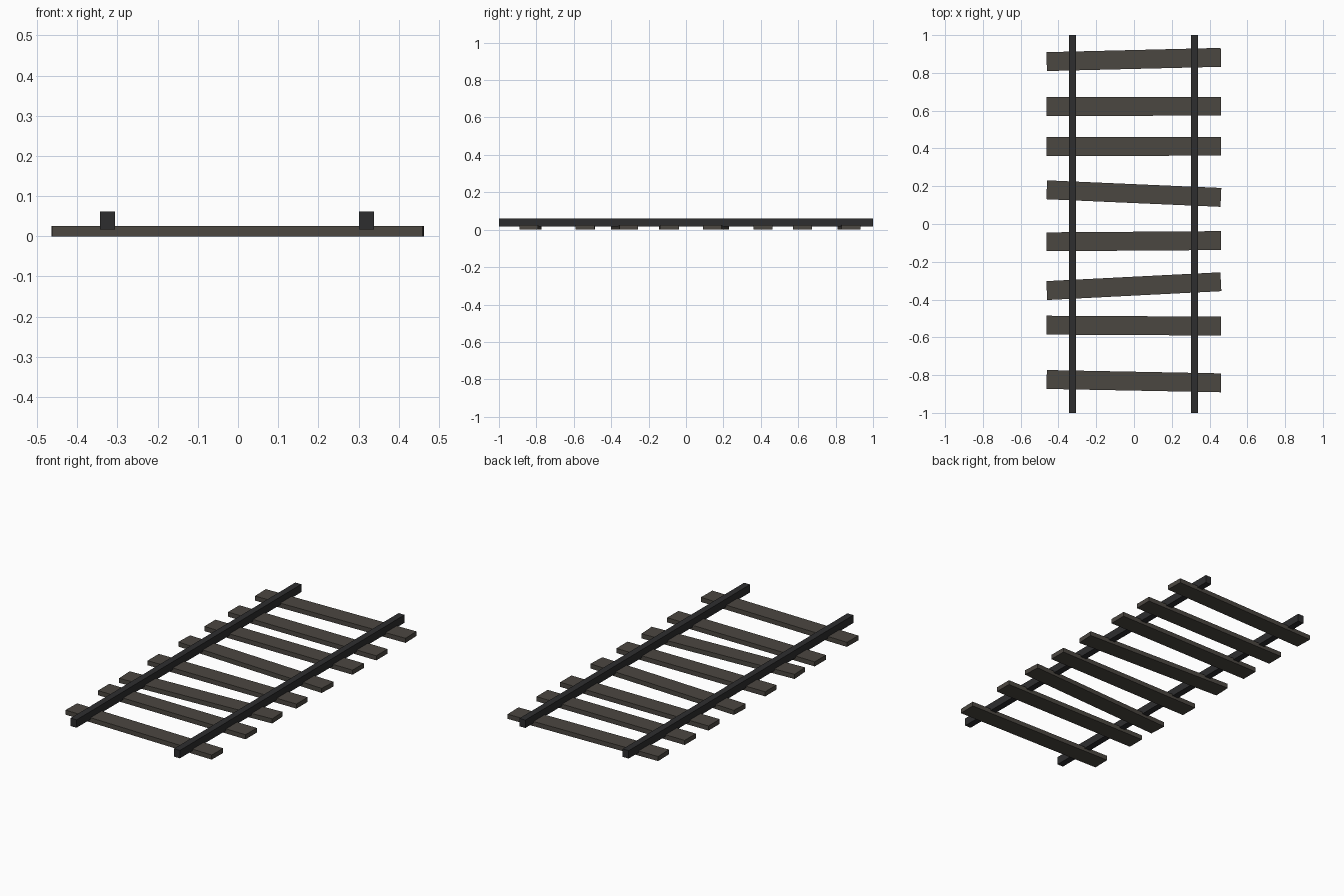
import bpy
import math

if "Cube" in bpy.data.objects:
    bpy.data.objects.remove(bpy.data.objects["Cube"])


def material(name, color):
    m = bpy.data.materials.new(name)
    m.diffuse_color = (*color, 1.0)
    m.use_nodes = True
    m.node_tree.nodes["Principled BSDF"].inputs["Base Color"].default_value = m.diffuse_color
    return m


def box(name, size, loc, angle, mat):
    bpy.ops.mesh.primitive_cube_add(size=1, location=loc)
    ob = bpy.context.object
    ob.name = name
    ob.scale = size
    ob.rotation_euler = (0, 0, math.radians(angle))
    ob.data.materials.append(mat)
    return ob


wood = material("weathered wood", (0.071, 0.063, 0.053))
iron = material("dark iron", (0.027, 0.027, 0.028))

# Two straight rails, sunk slightly into the sleepers
for side, x in (("left", -0.3245), ("right", 0.3195)):
    box(f"{side}_rail", (0.037, 2.0, 0.0445), (x, 0, 0.0388), 0, iron)

# Unevenly laid sleepers: centre y, rotation in degrees
sleepers = [
    (0.871, 1.4), (0.623, 0.05), (0.411, 0.1), (0.161, -2.5),
    (-0.091, 0.4), (-0.329, 2.9), (-0.538, -0.3), (-0.832, -1.1),
]
for i, (y, angle) in enumerate(sleepers):
    box(f"sleeper_{i + 1}", (0.923, 0.1, 0.026), (-0.001, y, 0.013), angle, wood)
